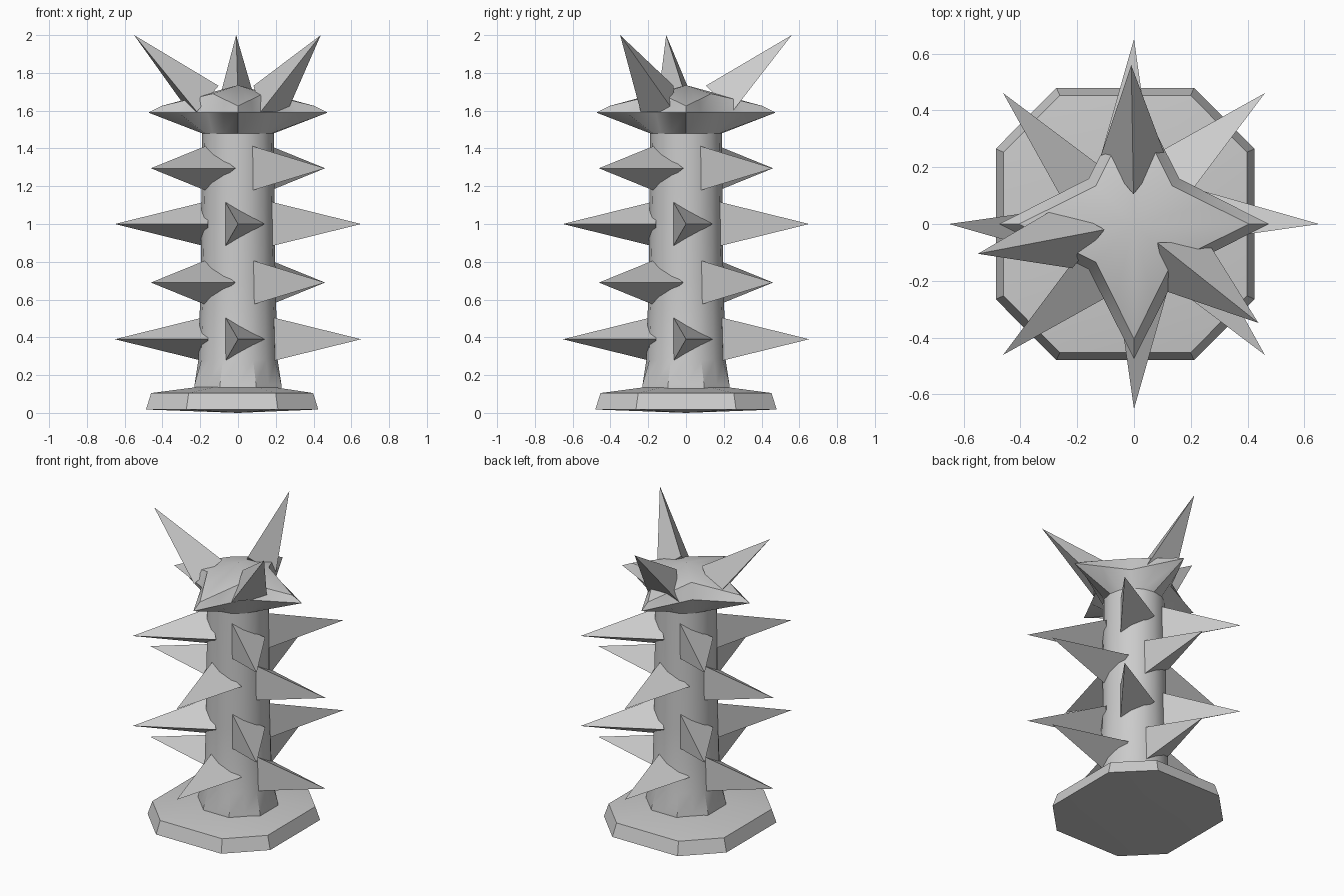
import bpy
from math import sin, cos, pi, radians
from mathutils import Vector

if "Cube" in bpy.data.objects:
    bpy.data.objects.remove(bpy.data.objects["Cube"])


def add_mesh(name, verts, faces, smooth=None):
    mesh = bpy.data.meshes.new(name)
    mesh.from_pydata([tuple(v) for v in verts], [], faces)
    mesh.update()
    obj = bpy.data.objects.new(name, mesh)
    bpy.context.collection.objects.link(obj)
    if smooth:
        bpy.ops.object.select_all(action='DESELECT')
        bpy.context.view_layer.objects.active = obj
        obj.select_set(True)
        bpy.ops.object.shade_smooth_by_angle(angle=radians(smooth))
    return obj


def loft(name, rings, bottom, top, smooth=None):
    """Skin equal-sized rings and fan the ends to centre points."""
    n = len(rings[0])
    verts = [v for r in rings for v in r] + [bottom, top]
    b, t, last = len(verts) - 2, len(verts) - 1, (len(rings) - 1) * n
    faces = []
    for i in range(n):
        j = (i + 1) % n
        for k in range(0, last, n):
            faces.append((k + i, k + j, k + n + j, k + n + i))
        faces.append((j, i, b))
        faces.append((last + i, last + j, t))
    return add_mesh(name, verts, faces, smooth)


def round_ring(r, z, octagon=False):
    """16-sided ring, optionally flattened to an octagon."""
    return [Vector((cos(i * pi / 8), sin(i * pi / 8), 0)) *
            (r / cos(pi / 8) if octagon and i % 2 else r) + Vector((0, 0, z))
            for i in range(16)]


def star_ring(tip, tip_z, inner, inner_z):
    """Four-pointed star with a midpoint on every edge."""
    pts = [Vector((tip * cos(i * pi / 4), tip * sin(i * pi / 4), tip_z)) if i % 2 == 0
           else Vector((inner * cos(i * pi / 4), inner * sin(i * pi / 4), inner_z))
           for i in range(8)]
    return [p for i in range(8) for p in (pts[i], (pts[i] + pts[(i + 1) % 8]) / 2)]


def base_ring(inset, z):
    """Square with cut corners, slightly off centre."""
    a, b, c, d = 0.456 - inset, 0.2425 - inset * 0.45, 0.48 - inset, 0.265 - inset * 0.45
    pts = [(a, -d), (a, d), (b, c), (-b, c), (-a, d), (-a, -d), (-b, -c), (b, -c)]
    return [Vector((x - 0.031, y, z)) for x, y in pts]


def spike(name, centre, tip, corner_dir, radius):
    """Three-sided pyramid with one base corner along corner_dir."""
    axis = (tip - centre).normalized()
    side = axis.cross(corner_dir)
    verts = [centre + radius * (cos(k * 2 * pi / 3) * corner_dir + sin(k * 2 * pi / 3) * side)
             for k in range(3)] + [tip]
    return add_mesh(name, verts, [(2, 1, 0), (0, 1, 3), (1, 2, 3), (2, 0, 3)])


# Foot
loft("base_plate", [base_ring(0, 0.018), base_ring(0.027, 0.105)],
     Vector((0, 0, 0)), Vector((0, 0, 0.165)), 20)

# Column flaring into the star-shaped head
loft("column_with_star_head", [
    round_ring(0.232, 0.12, True), round_ring(0.23, 0.15, True),
    round_ring(0.21, 0.28), round_ring(0.198, 0.7), round_ring(0.19, 1.48),
    star_ring(0.475, 1.59, 0.226, 1.59), star_ring(0.405, 1.625, 0.19, 1.69)],
    Vector((0, 0, 0.12)), Vector((0, 0, 1.735)), 30)

# Four tiers of side spikes, alternating by 45 degrees
up = Vector((0, 0, 1))
for tier, z in enumerate((0.39, 0.69, 1.0, 1.295)):
    for k in range(4):
        a = k * pi / 2 + (tier % 2) * pi / 4
        d = Vector((cos(a), sin(a), 0))
        spike(f"side_spike_{tier}_{k}", d * 0.16 + up * z, d * 0.652 + up * z,
              up.cross(d), 0.14)

# Three slanted crown spikes
for k, deg in enumerate((190.8, 91, -38.5)):
    d = Vector((cos(radians(deg)), sin(radians(deg)), 0))
    spike(f"crown_spike_{k}", d * 0.197 + up * 1.64, d * 0.56 + up * 2.0,
          (up - d).normalized(), 0.13)
